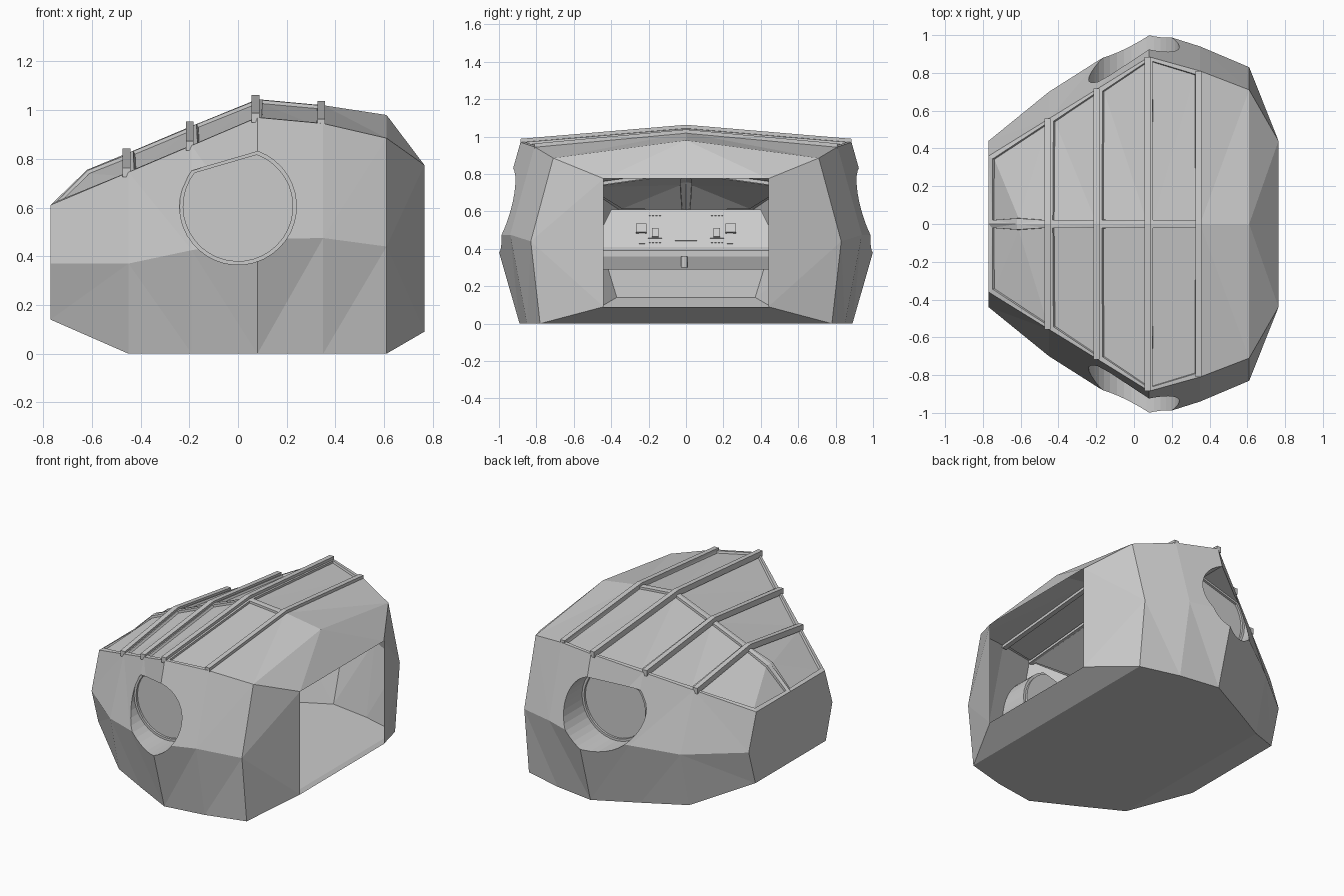
import bpy, bmesh, math
from mathutils import Vector, Matrix

if "Cube" in bpy.data.objects:
    bpy.data.objects.remove(bpy.data.objects["Cube"])

# x, bottom (y, z), waist (y, z), roof edge (y, z), ridge z
STATIONS = [
    (-0.77, (0.37, 0.14), (0.44, 0.37), (0.36, 0.61), 0.61),
    (-0.45, (0.61, 0.0), (0.70, 0.37), (0.558, 0.745), 0.825),
    (-0.19, (0.75, 0.0), (0.865, 0.425), (0.718, 0.855), 0.935),
    (0.08, (0.89, 0.0), (1.025, 0.47), (0.885, 0.97), 1.045),
    (0.35, (0.85, 0.0), (0.94, 0.475), (0.81, 0.945), 1.02),
    (0.61, (0.78, 0.0), (0.83, 0.44), (0.71, 0.885), 0.98),
    (0.765, (0.44, 0.09), (0.44, 0.44), (0.44, 0.775), 0.775),
]


def to_object(bm, name):
    bmesh.ops.recalc_face_normals(bm, faces=bm.faces[:])
    mesh = bpy.data.meshes.new(name)
    bm.to_mesh(mesh)
    bm.free()
    ob = bpy.data.objects.new(name, mesh)
    bpy.context.collection.objects.link(ob)
    return ob


def loft(rings, name):
    """Closed solid through rings of equal length."""
    bm = bmesh.new()
    vs = [[bm.verts.new(p) for p in r] for r in rings]
    n = len(vs[0])
    for a, b in zip(vs, vs[1:]):
        for i in range(n):
            j = (i + 1) % n
            bm.faces.new((a[i], a[j], b[j], b[i]))
    bm.faces.new(vs[0])
    bm.faces.new(vs[-1])
    return to_object(bm, name)


def box(name, centre, size, rot_y=0.0):
    bm = bmesh.new()
    bmesh.ops.create_cube(bm, size=1)
    bm.transform(Matrix.Translation(centre) @ Matrix.Rotation(rot_y, 4, 'Y')
                 @ Matrix.Diagonal((*size, 1)))
    return to_object(bm, name)


# Hull: faceted solid with recessed roof panels
bm = bmesh.new()
rings = []
for x, b, w, r, top in STATIONS:
    half = [b, w, r]
    pts = [(x, -y, z) for y, z in half] + [(x, 0, top)] + [(x, y, z) for y, z in reversed(half)]
    rings.append([bm.verts.new(p) for p in pts])
nose_ridge = bm.verts.new((-0.62, 0, 0.755))
panels = []
for k, (a, b) in enumerate(zip(rings, rings[1:])):
    for i in range(7):
        j = (i + 1) % 7
        loop = [a[i], a[j], b[j], b[i]]
        if k == 0 and i == 2:
            loop.insert(2, nose_ridge)
        if k == 0 and i == 3:
            loop.append(nose_ridge)
        f = bm.faces.new(loop)
        if i in (2, 3) and k < 4:
            panels.append(f)
bm.faces.new(rings[0])
bm.faces.new(rings[-1])
bmesh.ops.recalc_face_normals(bm, faces=bm.faces[:])
bmesh.ops.inset_individual(bm, faces=panels, thickness=0.03, depth=0.0)
bmesh.ops.inset_individual(bm, faces=panels, thickness=0.003, depth=-0.014)
bmesh.ops.triangulate(bm, faces=bm.faces[:])
hull = to_object(bm, "hull")

# Round side windows: stepped recess with a flat chord at the top
angles = [math.radians(142.5 + (430 - 142.5) * i / 30) for i in range(31)]
for side in (-1, 1):
    for radius, depth in ((0.24, 0.75), (0.225, 0.735)):
        ring = [[(radius * math.cos(t), side * y, 0.605 + radius * math.sin(t))
                 for t in angles] for y in (depth, 1.2)]
        cutter = loft(ring, "window_cutter")
        cutter.hide_render = True
        mod = hull.modifiers.new("window", 'BOOLEAN')
        mod.operation = 'DIFFERENCE'
        mod.solver = 'EXACT'
        mod.object = cutter
        bpy.context.view_layer.objects.active = hull
        bpy.ops.object.modifier_apply(modifier=mod.name)
        bpy.data.objects.remove(cutter)

# Rear doorway: remove the end cap, then merge flat triangles
bm = bmesh.new()
bm.from_mesh(hull.data)
cap = [f for f in bm.faces if all(v.co.x > 0.762 for v in f.verts)]
bmesh.ops.delete(bm, geom=cap, context='FACES')
bmesh.ops.dissolve_limit(bm, angle_limit=math.radians(0.5), verts=bm.verts[:], edges=bm.edges[:])
bm.to_mesh(hull.data)
bm.free()

# Raised roof ribs from each roof edge to the ridge
for k, (x, _, _, (y, z), top) in enumerate(STATIONS[1:5]):
    section = []
    for py, pz in ((-y, z), (0, top), (y, z)):
        section.append([(x + dx, py, pz + dz) for dx, dz in
                        ((-0.024, -0.02), (0.008, -0.02), (0.008, 0.018), (-0.024, 0.018))])
    loft(section, f"roof_rib_{k + 1}")

# Dashboard: x, z, half width
PROFILE = [(-0.755, 0.605, 0.36), (-0.66, 0.61, 0.40), (-0.56, 0.41, 0.50), (-0.53, 0.39, 0.52),
           (-0.53, 0.36, 0.52), (-0.56, 0.29, 0.49), (-0.755, 0.29, 0.42)]
loft([[(x, s * w, z) for x, z, w in PROFILE] for s in (-1, 1)], "dashboard")

# Instruments on the sloping dashboard face
TILT = -math.atan(0.5)


def instrument(name, y, z, width, height, depth=0.012):
    x = -0.66 + (0.61 - z) * 0.5
    return box(name, Vector((x, y, z)), (depth, width, height), TILT)


for s in (-1, 1):
    instrument("gauge_plate", s * 0.165, 0.505, 0.075, 0.11)
    instrument("gauge_lever", s * 0.165, 0.48, 0.035, 0.05, 0.04)
    instrument("slider_track", s * 0.235, 0.505, 0.03, 0.18)
    instrument("slider_knob", s * 0.24, 0.505, 0.055, 0.05, 0.035)
    for row in (0.435, 0.58):
        for i in range(4):
            instrument("button", s * (0.14 + i * 0.018), row, 0.01, 0.012, 0.014)
instrument("centre_trim", 0, 0.445, 0.12, 0.006)

# Small knob under the dashboard lip
bm = bmesh.new()
bmesh.ops.create_cone(bm, cap_ends=True, segments=12, radius1=0.018, radius2=0.018, depth=0.06)
bm.transform(Matrix.Translation((-0.53, -0.01, 0.33)))
to_object(bm, "dashboard_knob")
